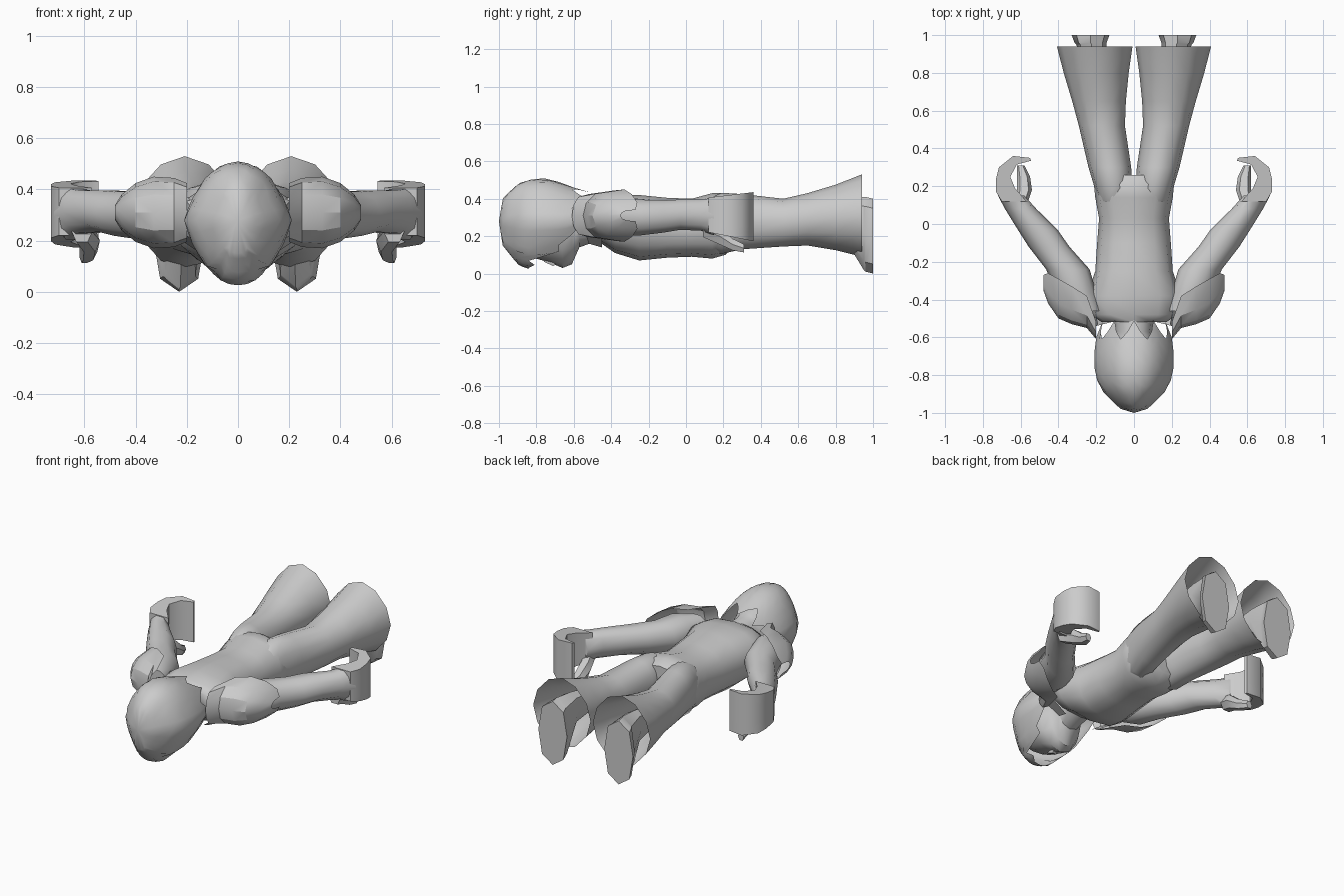
import bpy, bmesh, math

if "Cube" in bpy.data.objects:
    bpy.data.objects.remove(bpy.data.objects["Cube"])


def make(name, rows, closed=True, caps=True, mirror=False, angle=40):
    """Skin a list of point rows, optionally cap and mirror in x."""
    bm = bmesh.new()
    vs = [[bm.verts.new(p) for p in r] for r in rows]
    n = len(rows[0])
    for a, b in zip(vs, vs[1:]):
        for i in range(n if closed else n - 1):
            j = (i + 1) % n
            bm.faces.new((a[i], a[j], b[j], b[i]))
    if caps:
        bm.faces.new(vs[0])
        bm.faces.new(vs[-1])
    bmesh.ops.remove_doubles(bm, verts=bm.verts, dist=0.0005)
    bmesh.ops.recalc_face_normals(bm, faces=bm.faces)
    me = bpy.data.meshes.new(name)
    bm.to_mesh(me)
    bm.free()
    ob = bpy.data.objects.new(name, me)
    bpy.context.collection.objects.link(ob)
    if mirror:
        ob.modifiers.new("mirror", 'MIRROR')
    bpy.ops.object.select_all(action='DESELECT')
    ob.select_set(True)
    bpy.context.view_layer.objects.active = ob
    bpy.ops.object.shade_smooth_by_angle(angle=math.radians(angle))
    return ob


def ring(x, y, lo, hi, rx, n=12, power=0.85, phase=0):
    """Rounded cross-section facing along y, from height lo to hi."""
    out = []
    grow = 1 / math.cos(math.pi / n) if phase else 1
    for i in range(n):
        a = math.tau * (i + phase) / n
        c, s = math.cos(a) * grow, math.sin(a) * grow
        px = math.copysign(abs(c) ** power, c)
        pz = math.copysign(abs(s) ** power, s)
        out.append((x + rx * px, y, (lo + hi) / 2 + (hi - lo) / 2 * pz))
    return out


def lerp(table, y, k):
    for a, b in zip(table, table[1:]):
        if y <= b[0]:
            t = (y - a[0]) / (b[0] - a[0])
            return a[k] + t * (b[k] - a[k])
    return table[-1][k]


# torso: y, low, high, half width
make("torso", [ring(0, *r) for r in [
    (-0.52, .24, .38, .17), (-0.48, .18, .40, .23), (-0.38, .11, .42, .25),
    (-0.25, .07, .42, .205), (-0.1, .085, .405, .195), (0.03, .09, .40, .185),
    (0.14, .08, .43, .205), (0.21, .10, .43, .212), (0.26, .15, .40, .19)]], angle=60)

# flared trouser legs, open at the pointed hem
make("trouser_leg", [ring(*r[:5], n=12, power=r[5]) for r in [
    (.105, 0.12, .13, .40, .085, .95), (.108, 0.19, .105, .432, .10, .95),
    (.128, 0.30, .13, .425, .113, .95), (.17, 0.52, .145, .40, .122, .95),
    (.185, 0.65, .15, .43, .142, 1), (.20, 0.8, .125, .475, .172, 1.05),
    (.208, 0.94, .09, .53, .20, 1.1)]], caps=False, mirror=True, angle=60)

# feet with soles at the far end
make("foot", [ring(*r, n=8) for r in [
    (.21, 0.62, .24, .36, .05), (.22, 0.84, .20, .40, .06), (.225, 0.95, .02, .41, .08),
    (.23, 0.96, .01, .41, .085), (.23, 1.0, .0, .40, .10)]], mirror=True, angle=30)

# arms
make("arm", [ring(*r, n=10, power=.95) for r in [
    (.25, -0.46, .24, .39, .08), (.31, -0.36, .20, .41, .11), (.35, -0.24, .20, .40, .115),
    (.45, -0.12, .215, .395, .108), (.51, -0.03, .23, .40, .105),
    (.60, 0.08, .225, .40, .083), (.65, 0.15, .20, .41, .07)]], mirror=True, angle=50)

# curled hands, widening away from the wrist
palm = [(.57, .12), (.70, .12), (.73, .17), (.73, .24), (.715, .30), (.64, .36),
        (.55, .35), (.545, .335), (.62, .315), (.655, .25), (.63, .19)]
make("hand", [[(x, y, z + (y - .3) * s) for x, y in palm]
              for z, s in ((.185, -.2), (.25, 0), (.36, 0), (.428, .12))], mirror=True, angle=50)

# thumbs
make("thumb", [ring(*r, n=6) for r in [
    (.61, 0.09, .19, .28, .04), (.58, 0.18, .15, .25, .04),
    (.585, 0.25, .12, .19, .035), (.60, 0.31, .11, .16, .02)]], mirror=True)

# shoulder guards: x, outer y, rim y, half height
guard = []
for x, top, rim, h in [(.20, -.61, -.52, .115), (.25, -.55, -.38, .135), (.33, -.53, -.33, .14),
                       (.40, -.50, -.29, .115), (.455, -.42, -.26, .07), (.48, -.35, -.27, .03)]:
    guard.append([(x, rim + (top - rim) * math.sin(math.pi * i / 6) ** .7 if 0 < i < 6 else rim,
                   .31 - h * math.cos(math.pi * i / 6)) for i in range(7)])
make("shoulder_guard", guard, closed=False, caps=False, mirror=True, angle=30)

# face and neck
make("face", [ring(0, *r, power=1) for r in [
    (-0.90, .14, .32, .09), (-0.82, .085, .40, .15), (-0.73, .06, .42, .165),
    (-0.66, .03, .42, .14), (-0.61, .05, .40, .11), (-0.57, .14, .39, .095),
    (-0.46, .18, .38, .11)]])

# nose
make("nose", [ring(0, *r, n=6) for r in [
    (-0.76, .06, .12, .008), (-0.71, .035, .12, .025), (-0.69, .05, .12, .02)]])

# collar flaps below the chin
make("collar", [[(.12, -.52, .16), (.20, -.54, .22), (.19, -.53, .34)],
                [(.13, -.45, .14), (.22, -.45, .20), (.21, -.45, .36)]],
     closed=False, caps=False, mirror=True)

# hair shell with jagged locks: y, half width, low, high
prof = [(-1, 0, .28, .28), (-.98, .07, .15, .40), (-.9, .155, .05, .48), (-.85, .19, .025, .50),
        (-.76, .21, .03, .51), (-.68, .21, .05, .49), (-.6, .20, .10, .46), (-.5, .16, .16, .43)]
N, T = 32, 9
rows = []
for k in range(T):
    t = (k / (T - 1)) ** 1.5
    row = []
    for i in range(N):
        a = math.tau * i / N
        s = math.sin(a)
        if s > -.5:
            end = -.51 if i % 4 == 0 else (-.61 if i % 4 == 2 else -.57)
        elif s > -.8:
            end = -.68
        else:
            end = -.81 if i % 4 == 2 else -.84
        y = -1 + t * (end + 1)
        w, lo, hi = (lerp(prof, y, j) for j in (1, 2, 3))
        mid = .28
        c = math.cos(a) * (1 - .12 * abs(math.sin(2 * a)))  # slightly pointed crown and fringe
        row.append((w * c, y, mid + s * ((hi - mid) if s > 0 else (mid - lo))))
    rows.append(row)
make("hair", rows, caps=False)
